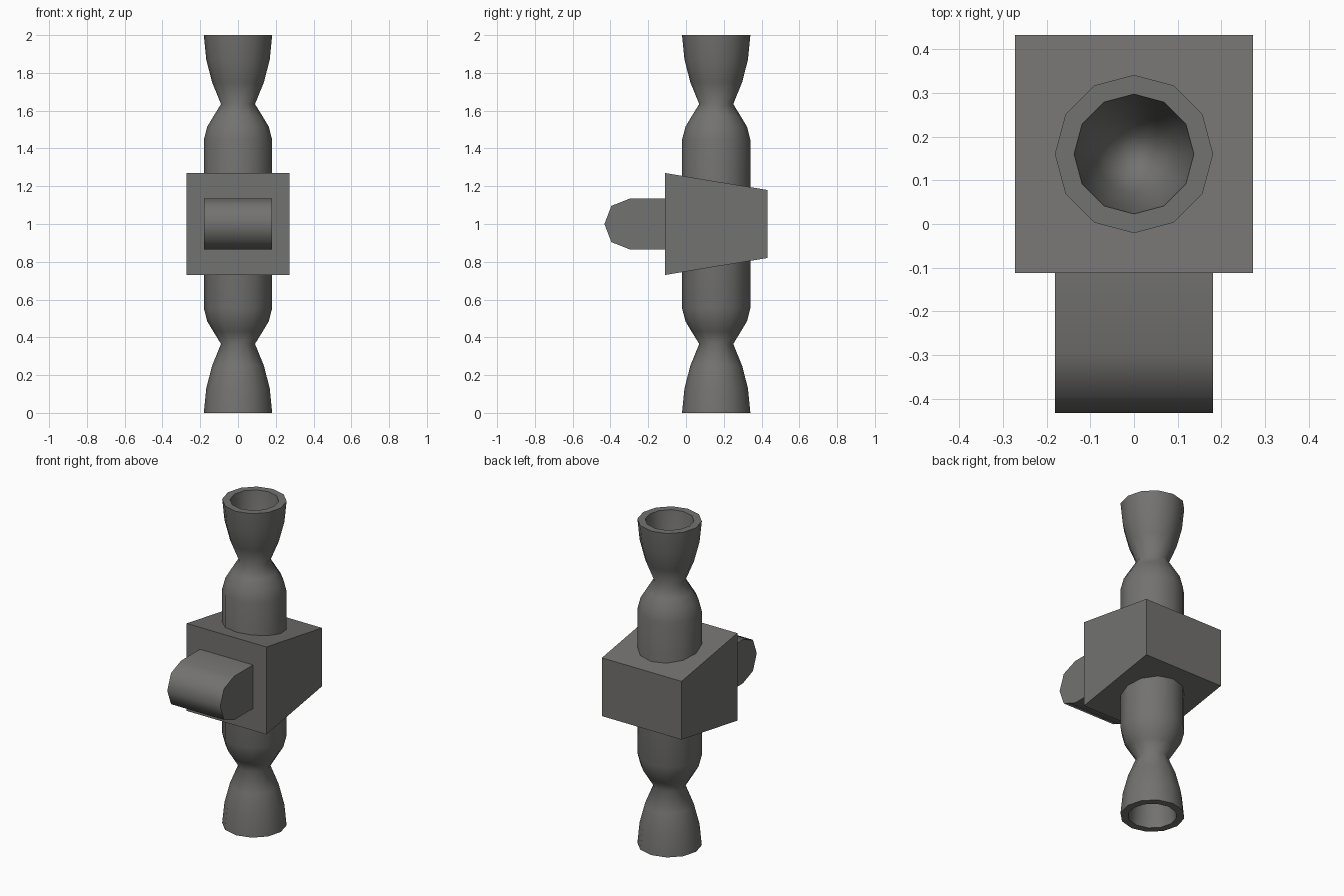
import bpy, bmesh, math

if "Cube" in bpy.data.objects:
    bpy.data.objects.remove(bpy.data.objects["Cube"])

grey = bpy.data.materials.new("dark warm grey")
grey.diffuse_color = (0.17, 0.168, 0.163, 1)
grey.use_nodes = True
grey.node_tree.nodes["Principled BSDF"].inputs["Base Color"].default_value = grey.diffuse_color


def finish(bm, name, smooth=False):
    """Turn a bmesh into a named, coloured object."""
    bmesh.ops.recalc_face_normals(bm, faces=bm.faces)
    mesh = bpy.data.meshes.new(name)
    bm.to_mesh(mesh)
    bm.free()
    mesh.materials.append(grey)
    obj = bpy.data.objects.new(name, mesh)
    bpy.context.collection.objects.link(obj)
    if smooth:
        bpy.ops.object.select_all(action='DESELECT')
        obj.select_set(True)
        bpy.context.view_layer.objects.active = obj
        bpy.ops.object.shade_smooth_by_angle(angle=math.radians(60))
    return obj


def lathe(name, profile, sides, y):
    """Closed lathed body; profile is (radius, z) with both ends on the axis."""
    bm = bmesh.new()
    rings = []
    for r, z in profile:
        if r == 0:
            rings.append([bm.verts.new((0, y, z))] * sides)
        else:
            rings.append([bm.verts.new((r * math.cos(2 * math.pi * i / sides),
                                        y + r * math.sin(2 * math.pi * i / sides), z))
                          for i in range(sides)])
    for a, b in zip(rings, rings[1:]):
        for i in range(sides):
            j = (i + 1) % sides
            bm.faces.new(dict.fromkeys((a[i], a[j], b[j], b[i])))
    return finish(bm, name, True)


def prism(name, section, half_width, smooth=False):
    """Extrude a (y, z) section across x."""
    bm = bmesh.new()
    left, right = [[bm.verts.new((x, y, z)) for y, z in section]
                   for x in (-half_width, half_width)]
    bm.faces.new(left)
    bm.faces.new(right)
    for i in range(len(section)):
        j = (i + 1) % len(section)
        bm.faces.new((left[i], left[j], right[j], right[i]))
    return finish(bm, name, smooth)


# pipe: flared ends with hollow bowls, necks and a straight middle, mirrored about z = 1
lower = [(0, 0.33), (0.045, 0.32), (0.09, 0.24), (0.122, 0.12), (0.137, 0),
         (0.181, 0), (0.168, 0.13), (0.137, 0.25), (0.09, 0.365),
         (0.13, 0.43), (0.163, 0.485), (0.181, 0.555)]
upper = [(r, 2 - z) for r, z in reversed(lower)]
lathe("flared_pipe", lower + upper, 12, 0.16)

# tapered clamp block around the pipe
prism("clamp_block", [(-0.112, 0.73), (0.432, 0.82), (0.432, 1.18), (-0.112, 1.27)], 0.272)

# rounded lug on the front of the block
half = [(-0.10, 0.135), (-0.296, 0.135), (-0.395, 0.096), (-0.432, 0)]
section = [(y, 1 + h) for y, h in half] + [(y, 1 - h) for y, h in reversed(half[:-1])]
prism("front_lug", section, 0.181, True)
